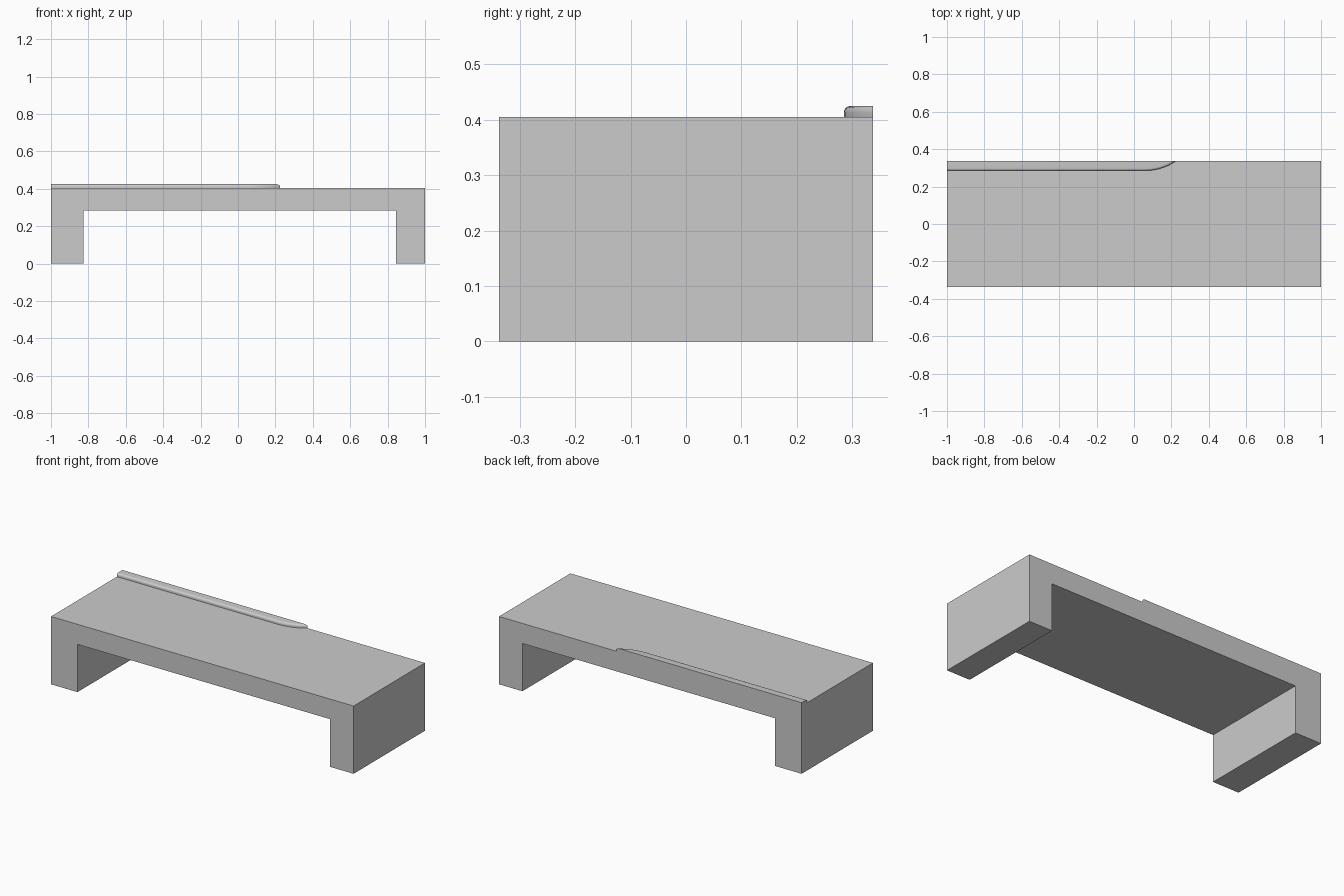
import bpy
import bmesh
import math

if "Cube" in bpy.data.objects:
    bpy.data.objects.remove(bpy.data.objects["Cube"], do_unlink=True)

DEPTH = 0.337       # half depth
TOP = 0.405         # height of the table top
LIP_TOP = 0.425     # height of the rear lip
LIP_FRONT = 0.285   # front line of the rear lip

grey = bpy.data.materials.new("plain_grey")
grey.use_nodes = True
colour = (0.6, 0.6, 0.6, 1)
grey.diffuse_color = colour
grey.node_tree.nodes["Principled BSDF"].inputs["Base Color"].default_value = colour


def extrude_profile(name, points, direction, round_edge=None, radius=0.012):
    """Extrude a flat outline; optionally round the edges picked by a rule."""
    bm = bmesh.new()
    face = bm.faces.new([bm.verts.new(p) for p in points])
    moved = bmesh.ops.extrude_face_region(bm, geom=[face], use_keep_orig=True)
    verts = [g for g in moved["geom"] if isinstance(g, bmesh.types.BMVert)]
    bmesh.ops.translate(bm, verts=verts, vec=direction)
    bmesh.ops.recalc_face_normals(bm, faces=bm.faces[:])
    if round_edge:
        edges = [e for e in bm.edges if round_edge(e)]
        bmesh.ops.bevel(bm, geom=edges, offset=radius, segments=5,
                        profile=0.5, affect='EDGES')
    mesh = bpy.data.meshes.new(name)
    bm.to_mesh(mesh)
    bm.free()
    mesh.materials.append(grey)
    obj = bpy.data.objects.new(name, mesh)
    bpy.context.collection.objects.link(obj)
    return obj


# Bench: top slab and two full-depth legs in one outline
outline = [(-1, 0), (-0.825, 0), (-0.825, 0.285), (0.845, 0.285),
           (0.845, 0), (1, 0), (1, TOP), (-1, TOP)]
extrude_profile("bench_body", [(x, -DEPTH, z) for x, z in outline],
                (0, 2 * DEPTH, 0))

# Rear lip: straight strip whose front curves back to the rear edge
arc_start, arc_end = 0.06, 0.225
run, rise = arc_end - arc_start, DEPTH - LIP_FRONT
arc_radius = (run ** 2 + rise ** 2) / (2 * rise)
sweep = math.asin(run / arc_radius)
steps = 10
strip = [(-1, DEPTH), (-1, LIP_FRONT)]
for i in range(steps + 1):
    a = sweep * i / steps
    strip.append((arc_start + arc_radius * math.sin(a),
                  LIP_FRONT + arc_radius * (1 - math.cos(a))))


def upper_front(edge):
    on_top = all(v.co.z > LIP_TOP - 0.001 for v in edge.verts)
    middle = (edge.verts[0].co + edge.verts[1].co) / 2
    return on_top and middle.y < DEPTH - 0.0005 and middle.x > -0.99


lip = extrude_profile("rear_lip", [(x, y, TOP) for x, y in strip],
                      (0, 0, LIP_TOP - TOP), upper_front)

# Smooth the rounded lip while keeping its hard corners
bpy.ops.object.select_all(action='DESELECT')
lip.select_set(True)
bpy.context.view_layer.objects.active = lip
bpy.ops.object.shade_smooth_by_angle(angle=math.radians(30))
